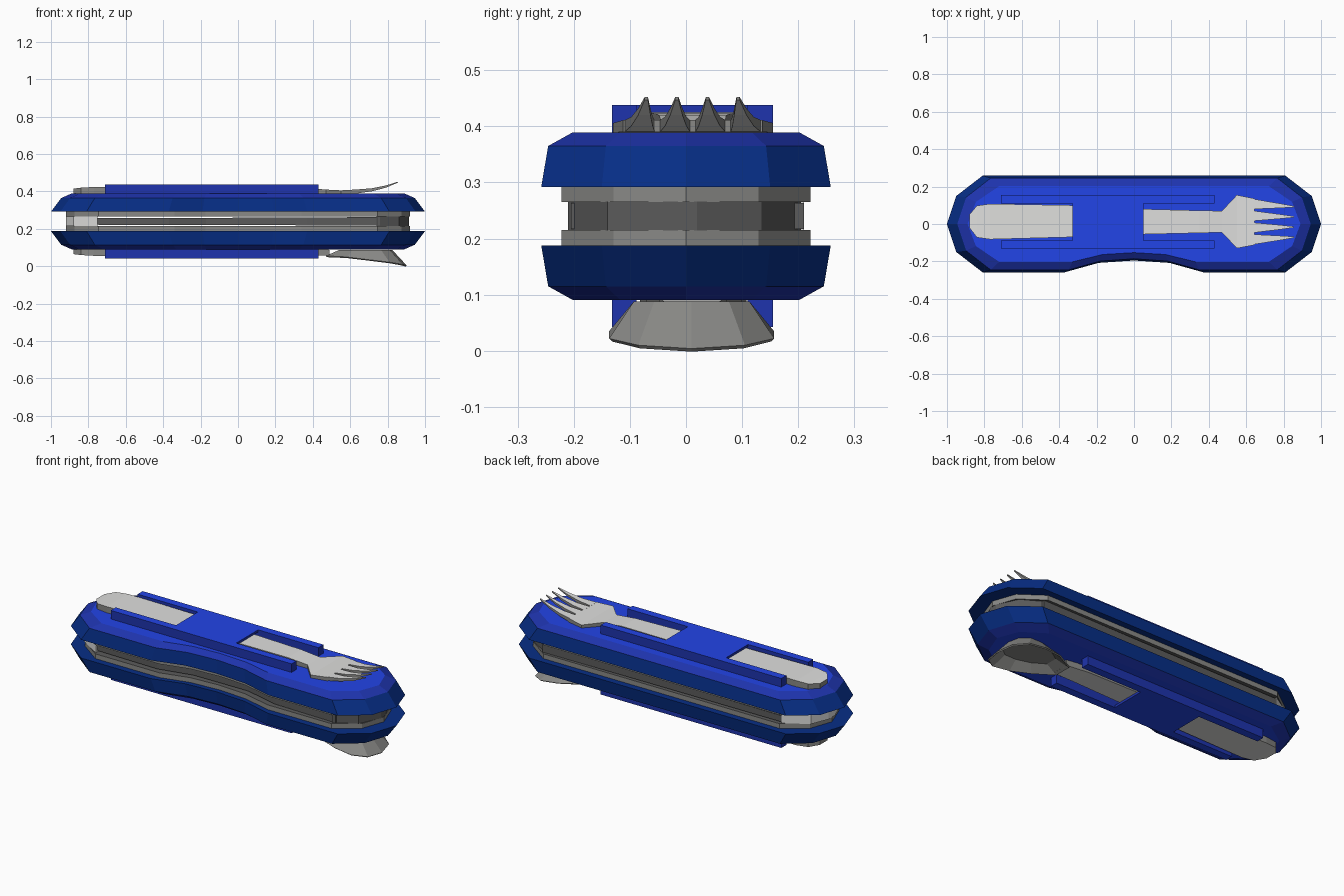
import bpy, bmesh

if "Cube" in bpy.data.objects:
    bpy.data.objects.remove(bpy.data.objects["Cube"])

MID = 0.24  # height of the plane between both halves


def material(name, rgb):
    m = bpy.data.materials.new(name)
    m.diffuse_color = (*rgb, 1)
    m.use_nodes = True
    m.node_tree.nodes["Principled BSDF"].inputs["Base Color"].default_value = m.diffuse_color
    return m


# Polished broad faces and duller edges for the plastic and the steel
BLUE = [material("bright blue", (0.016, 0.058, 0.80)), material("royal blue", (0.013, 0.034, 0.42))]
DEEP = material("deep blue", (0.002, 0.027, 0.24))
STEEL = [material("light steel", (0.74, 0.74, 0.73)), material("edge steel", (0.25, 0.25, 0.24))]
DARK = [material("dark steel", (0.105, 0.105, 0.105))]


def finish(name, bm, mats, flip=False, rule=None, flat=0.75):
    """Turn a bmesh into a flat-shaded object, optionally mirrored in z."""
    if flip:
        for v in bm.verts:
            v.co.z = 2 * MID - v.co.z
    bmesh.ops.recalc_face_normals(bm, faces=bm.faces)
    bm.normal_update()
    for f in bm.faces:
        if rule:
            f.material_index = rule(f)
        elif len(mats) > 1:
            f.material_index = int(abs(f.normal.z) < flat)
    me = bpy.data.meshes.new(name)
    bm.to_mesh(me)
    bm.free()
    for m in mats:
        me.materials.append(m)
    ob = bpy.data.objects.new(name, me)
    bpy.context.collection.objects.link(ob)
    return ob


def stack(bm, rings, cap_start=True):
    """Skin a list of equal closed rings, with end caps."""
    vs = [[bm.verts.new(p) for p in r] for r in rings]
    n = len(vs[0])
    for a, b in zip(vs, vs[1:]):
        for i in range(n):
            j = (i + 1) % n
            bm.faces.new((a[i], a[j], b[j], b[i]))
    if cap_start:
        bm.faces.new(vs[0][::-1])
    bm.faces.new(vs[-1])


def loft(name, sections, mats, flip=False):
    """Bar along x from sections (x, y0, y1, z0, z1)."""
    bm = bmesh.new()
    stack(bm, [[(x, y0, z0), (x, y1, z0), (x, y1, z1), (x, y0, z1)]
               for x, y0, y1, z0, z1 in sections])
    return finish(name, bm, mats, flip)


def box(name, x0, x1, y0, y1, z0, z1, mats, flip=False):
    return loft(name, [(x0, y0, y1, z0, z1), (x1, y0, y1, z0, z1)], mats, flip)


# Handle outline: right half, then mirrored; thumb notch on the front
half = [(0, -0.195), (0.19, -0.208), (0.37, -0.258), (0.81, -0.258), (0.95, -0.15),
        (1, 0), (0.95, 0.15), (0.81, 0.258)]
outline = half + [(-x, y) for x, y in half[:0:-1]]


def ring(sx, sy, z):
    return [(x * sx, y * sy, z) for x, y in outline]


def shell_colour(f):
    """Deep edge band, royal bevel, bright flat face."""
    z = abs(f.calc_center_median().z - MID)
    return 2 if z < 0.10 else int(abs(f.normal.z) < 0.98)


for side, flip in (("upper", False), ("lower", True)):
    # Blue scale
    bm = bmesh.new()
    stack(bm, [ring(1, 1, 0.292), ring(0.945, 0.952, 0.365), ring(0.89, 0.785, 0.389)])
    finish(side + "_shell", bm, BLUE + [DEEP], flip, shell_colour)
    # Steel liner plate
    bm = bmesh.new()
    stack(bm, [ring(0.92, 0.86, 0.265), ring(0.92, 0.86, 0.293)])
    finish(side + "_liner", bm, DARK + STEEL[1:], flip)
    # Raised rails and the bridge holding the cutlery
    box(side + "_back_rail", -0.71, 0.43, 0.11, 0.155, 0.385, 0.438, BLUE, flip)
    box(side + "_front_rail", -0.71, 0.43, -0.132, -0.088, 0.385, 0.438, BLUE, flip)
    box(side + "_bridge", -0.33, 0.05, -0.088, 0.11, 0.425, 0.438, BLUE, flip)

# Spacer at the left end and folded blade between the liners
loft("end_spacer", [(-0.92, -0.03, 0.03, 0.214, 0.266), (-0.88, -0.13, 0.13, 0.214, 0.266),
                    (-0.75, -0.21, 0.21, 0.214, 0.266)], STEEL[:1])
loft("folded_blade", [(-0.75, -0.195, 0.21, 0.222, 0.257), (-0.37, -0.20, 0.21, 0.221, 0.258),
                      (-0.17, -0.155, 0.21, 0.221, 0.259), (0.17, -0.15, 0.21, 0.22, 0.26),
                      (0.37, -0.20, 0.21, 0.219, 0.261), (0.76, -0.205, 0.21, 0.217, 0.263)], DARK)
loft("blade_pivot", [(0.74, -0.21, 0.205, 0.214, 0.266), (0.86, -0.14, 0.135, 0.214, 0.266),
                     (0.915, -0.02, 0.02, 0.214, 0.266)], DARK)

# Fork and spoon handles share their shape
grip = [(-0.88, -0.02, 0.05, 0.385, 0.415), (-0.84, -0.072, 0.098, 0.385, 0.42),
        (-0.77, -0.082, 0.108, 0.385, 0.424), (-0.33, -0.07, 0.10, 0.385, 0.425),
        (0.05, -0.055, 0.08, 0.385, 0.423), (0.35, -0.048, 0.072, 0.385, 0.42)]
loft("fork_body", grip + [(0.47, -0.045, 0.07, 0.388, 0.41), (0.55, -0.13, 0.155, 0.389, 0.406),
                          (0.645, -0.112, 0.136, 0.39, 0.411)], STEEL)
loft("spoon_handle", grip + [(0.49, -0.04, 0.06, 0.392, 0.424)], STEEL, True)

# Four tines curving up to their points
for i in range(4):
    root, tip = 0.012 + (i - 1.5) * 0.063, 0.011 + (i - 1.5) * 0.0545
    secs = []
    for t, w, z0, z1 in ((0, 0.027, 0.39, 0.411), (0.35, 0.019, 0.401, 0.417),
                         (0.7, 0.011, 0.42, 0.432), (1, 0.003, 0.447, 0.452)):
        y = root + (tip - root) * t
        secs.append((0.64 + 0.215 * t, y - w, y + w, z0, z1))
    loft(f"fork_tine_{i + 1}", secs, STEEL)

# Spoon bowl, hollow side down
rim_half = [(0.47, 0.05, 0.056), (0.58, 0.115, 0.05), (0.70, 0.147, 0.035),
            (0.81, 0.147, 0.022), (0.88, 0.095, 0.010), (0.902, 0, 0.004)]
rim = rim_half + [(x, -y, z) for x, y, z in rim_half[::-1] if y > 0]
bm = bmesh.new()
stack(bm, [[(x, y + 0.01, z) for x, y, z in rim],
           [(0.68 + (x - 0.68) * 0.65, y * 0.7 + 0.01, 0.088) for x, y, z in rim]],
      cap_start=False)
bowl = finish("spoon_bowl", bm, STEEL, rule=lambda f: 1)
if bowl.data.polygons[-1].normal.z < 0:
    bowl.data.flip_normals()
solid = bowl.modifiers.new("thickness", "SOLIDIFY")
solid.thickness = 0.008
solid.offset = -1
